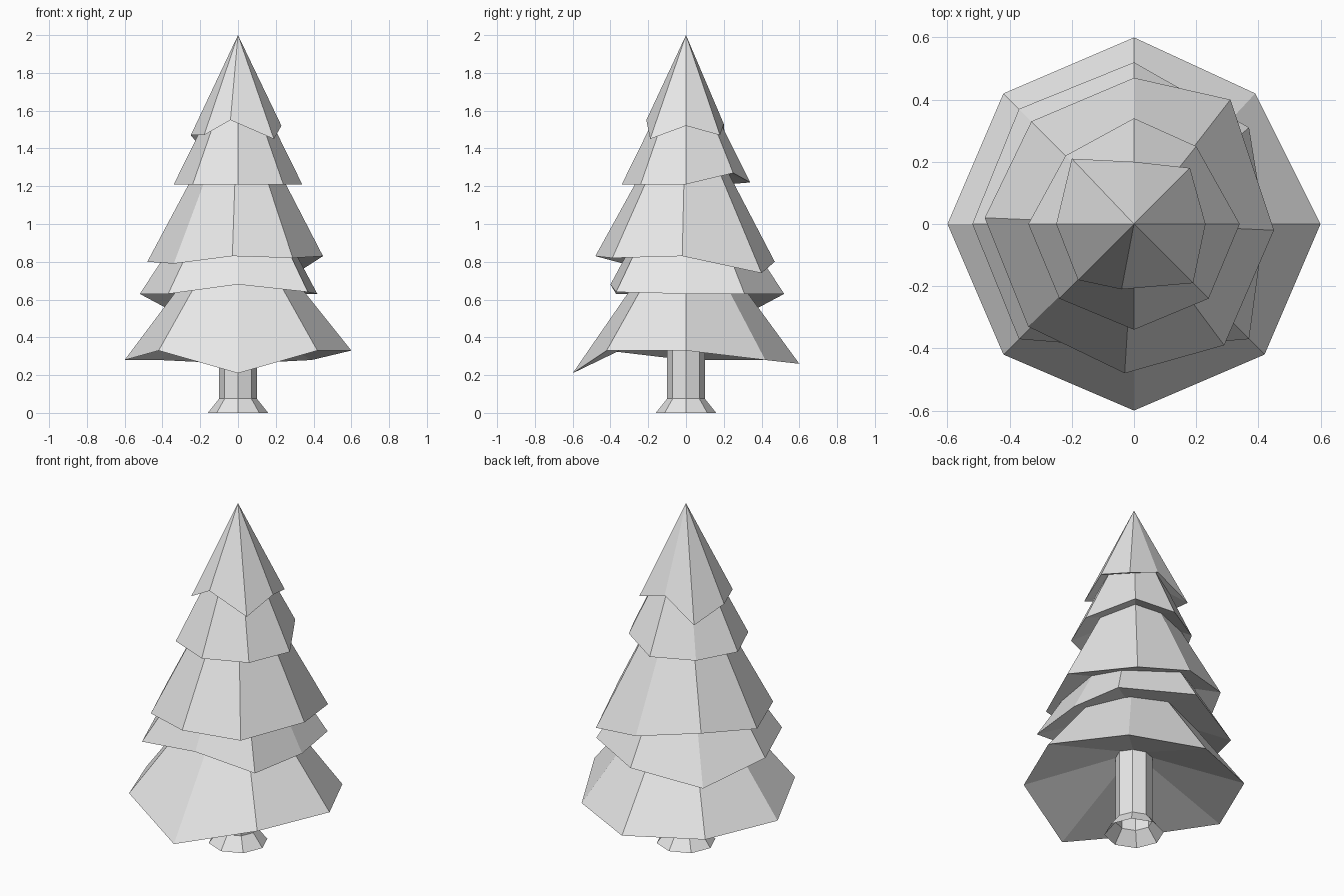
import bpy
import bmesh
from math import cos, sin, tau

if "Cube" in bpy.data.objects:
    bpy.data.objects.remove(bpy.data.objects["Cube"], do_unlink=True)

grey = bpy.data.materials.new("plain_grey")
grey.use_nodes = True
colour = (0.8, 0.8, 0.8, 1)
grey.diffuse_color = colour
grey.node_tree.nodes["Principled BSDF"].inputs["Base Color"].default_value = colour


def finish(name, bm):
    mesh = bpy.data.meshes.new(name)
    bm.to_mesh(mesh)
    bm.free()
    mesh.materials.append(grey)
    bpy.context.collection.objects.link(bpy.data.objects.new(name, mesh))


def add_tier(name, rim, tip, hollow):
    """Eight-sided cone with an uneven rim and a hollowed underside."""
    bm = bmesh.new()
    ring = [bm.verts.new(p) for p in rim]
    top = bm.verts.new((0, 0, tip))
    under = bm.verts.new((0, 0, hollow))
    for a, b in zip(ring, ring[1:] + ring[:1]):
        bm.faces.new((a, b, top))
        bm.faces.new((b, a, under))
    finish(name, bm)


# Branch tiers: rims run anticlockwise from the left side (+x)
add_tier("bottom_branches", [
    (.6, 0, .33), (.39, .42, .28), (0, .6, .26), (-.42, .42, .28),
    (-.6, 0, .28), (-.42, -.42, .33), (0, -.6, .21), (.42, -.42, .33)], 1.08, .5)
add_tier("lower_branches", [
    (.42, 0, .63), (.37, .31, .63), (0, .52, .63), (-.37, .37, .55),
    (-.52, 0, .63), (-.37, -.37, .63), (0, -.4, .68), (.37, -.37, .64)], 1.42, .76)
add_tier("middle_branches", [
    (.45, -.02, .83), (.31, .4, .74), (0, .47, .8), (-.33, .33, .85),
    (-.48, .02, .8), (-.34, -.33, .79), (-.03, -.48, .83), (.29, -.39, .82)], 1.7, .95)
add_tier("upper_branches", [
    (.34, 0, 1.21), (.2, .25, 1.27), (0, .34, 1.22), (-.22, .22, 1.21),
    (-.34, 0, 1.21), (-.24, -.24, 1.21), (0, -.34, 1.21), (.24, -.24, 1.21)], 1.9, 1.35)
add_tier("top_branches", [
    (.23, 0, 1.52), (.18, .18, 1.47), (0, .2, 1.53), (-.2, .21, 1.41),
    (-.25, 0, 1.47), (-.18, -.18, 1.47), (-.04, -.21, 1.55), (.19, -.19, 1.45)], 2, 1.6)

# Trunk: open eight-sided tube with a flared foot
bm = bmesh.new()
rings = [[bm.verts.new((r * cos(i * tau / 8), r * sin(i * tau / 8), z)) for i in range(8)]
         for r, z in ((.16, 0), (.1, .075), (.1, .6))]
for low, high in zip(rings, rings[1:]):
    for i in range(8):
        j = (i + 1) % 8
        bm.faces.new((low[i], low[j], high[j], high[i]))
finish("trunk", bm)
